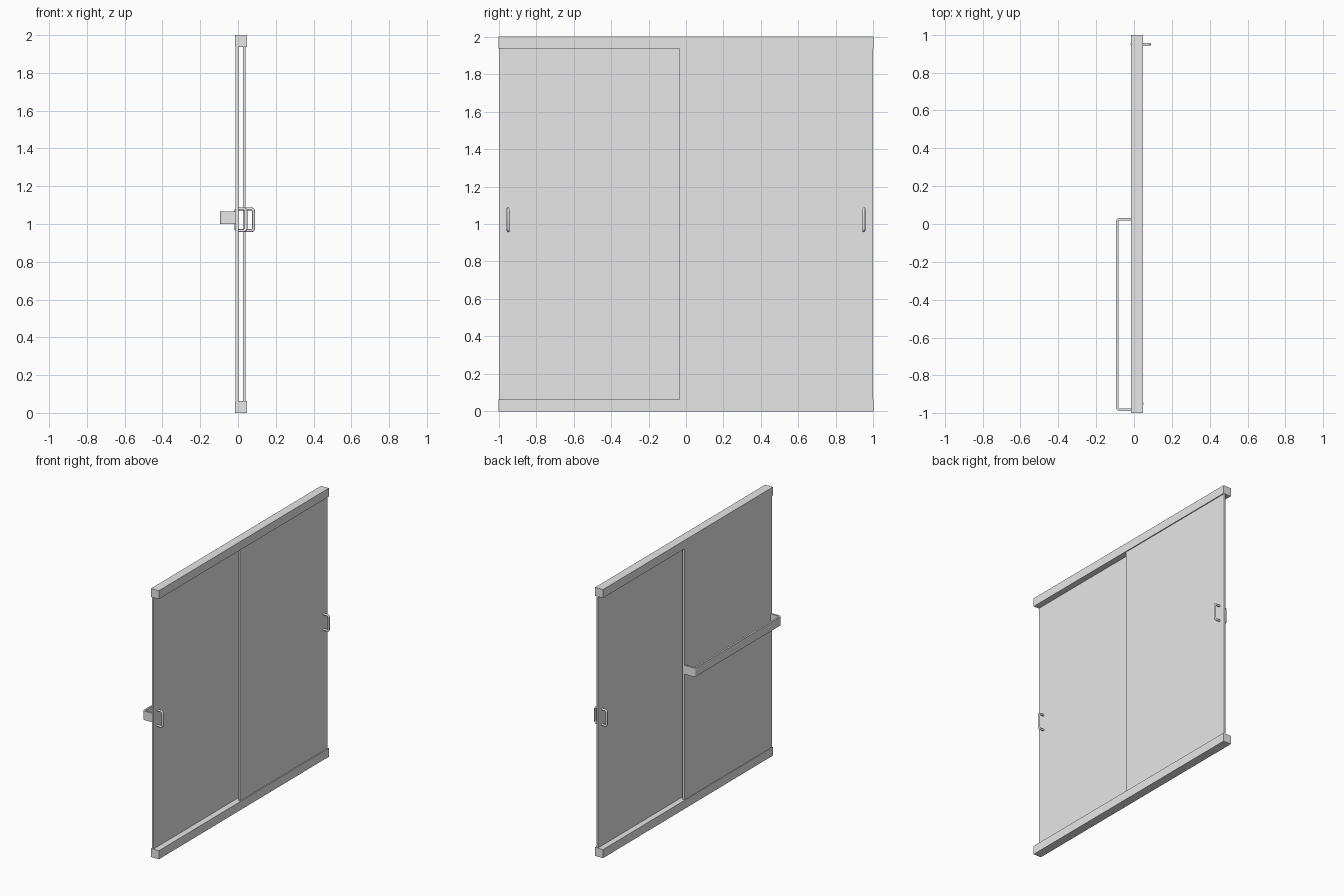
import bpy, bmesh
from math import sin, cos, pi
from mathutils import Vector

cube = bpy.data.objects.get("Cube")
if cube:
    bpy.data.objects.remove(cube, do_unlink=True)

grey = bpy.data.materials.new("light_grey")
grey.use_nodes = True
grey.diffuse_color = (0.8, 0.8, 0.8, 1)
grey.node_tree.nodes["Principled BSDF"].inputs["Base Color"].default_value = (0.8, 0.8, 0.8, 1)


def add_object(name, bm):
    bmesh.ops.recalc_face_normals(bm, faces=bm.faces)
    mesh = bpy.data.meshes.new(name)
    bm.to_mesh(mesh)
    bm.free()
    mesh.materials.append(grey)
    obj = bpy.data.objects.new(name, mesh)
    bpy.context.collection.objects.link(obj)
    return obj


def box(name, x, y, z):
    """Box from (min, max) pairs."""
    bm = bmesh.new()
    bmesh.ops.create_cube(bm, size=1)
    for v in bm.verts:
        v.co = [lo + (c + 0.5) * (hi - lo) for c, (lo, hi) in zip(v.co, (x, y, z))]
    return add_object(name, bm)


def bracket_path(root, tip, a, b, radius, steps=4):
    """U-shaped path of (depth, along) pairs with rounded corners."""
    d = 1 if tip > root else -1
    path = [(root, a)]
    for i in range(steps + 1):
        t = i / steps * pi / 2
        path.append((tip - d * radius * (1 - sin(t)), a + radius * (1 - cos(t))))
    return path + [(depth, a + b - along) for depth, along in reversed(path)]


def sweep(name, path, section, side):
    """Sweep a section (in-plane, sideways) along a planar path."""
    bm = bmesh.new()
    rings = []
    for i, p in enumerate(path):
        before = (p - path[i - 1]).normalized() if i else None
        after = (path[i + 1] - p).normalized() if i + 1 < len(path) else before
        before = before or after
        normal = (before + after).normalized().cross(side)
        normal /= (1 + before.dot(after)) ** 0.5 / 2 ** 0.5
        rings.append([bm.verts.new(p + normal * u + side * v) for u, v in section])
    count = len(section)
    for r, s in zip(rings, rings[1:]):
        for k in range(count):
            n = (k + 1) % count
            bm.faces.new((r[k], r[n], s[n], s[k]))
    bm.faces.new(rings[0])
    bm.faces.new(rings[-1])
    obj = add_object(name, bm)
    bpy.ops.object.select_all(action="DESELECT")
    obj.select_set(True)
    bpy.context.view_layer.objects.active = obj
    bpy.ops.object.shade_smooth_by_angle(angle=pi / 4)
    return obj


def handle(name, root, tip, y):
    """Round pull handle standing out from a panel."""
    r = 0.0075
    tip -= r if tip > root else -r
    path = [Vector((x, y, z)) for x, z in bracket_path(root, tip, 0.965, 1.08, 0.012)]
    ring = [(r * cos(k * pi / 6), r * sin(k * pi / 6)) for k in range(12)]
    sweep(name, path, ring, Vector((0, 1, 0)))


# Top and bottom tracks
box("bottom_rail", (-0.016, 0.048), (-1, 1), (0, 0.064))
box("top_rail", (-0.016, 0.048), (-1, 1), (1.937, 2))

# Overlapping sliding panels
box("left_panel", (0.026, 0.041), (-0.034, 0.997), (0.03, 1.97))
box("right_panel", (-0.012, 0.003), (-0.997, 0.034), (0.03, 1.97))

# Pull handles
handle("left_outer_handle", 0.039, 0.09, 0.95)
handle("left_inner_handle", 0.028, -0.019, 0.95)
handle("right_inner_handle", 0.001, 0.05, -0.95)

# Flat towel bar
bar_path = [Vector((x, y, 1.032))
            for x, y in bracket_path(-0.01, -0.0885, -0.982, 0.026, 0.014)]
w, h = 0.0065, 0.033
sweep("towel_bar", bar_path, [(-w, -h), (w, -h), (w, h), (-w, h)], Vector((0, 0, 1)))
